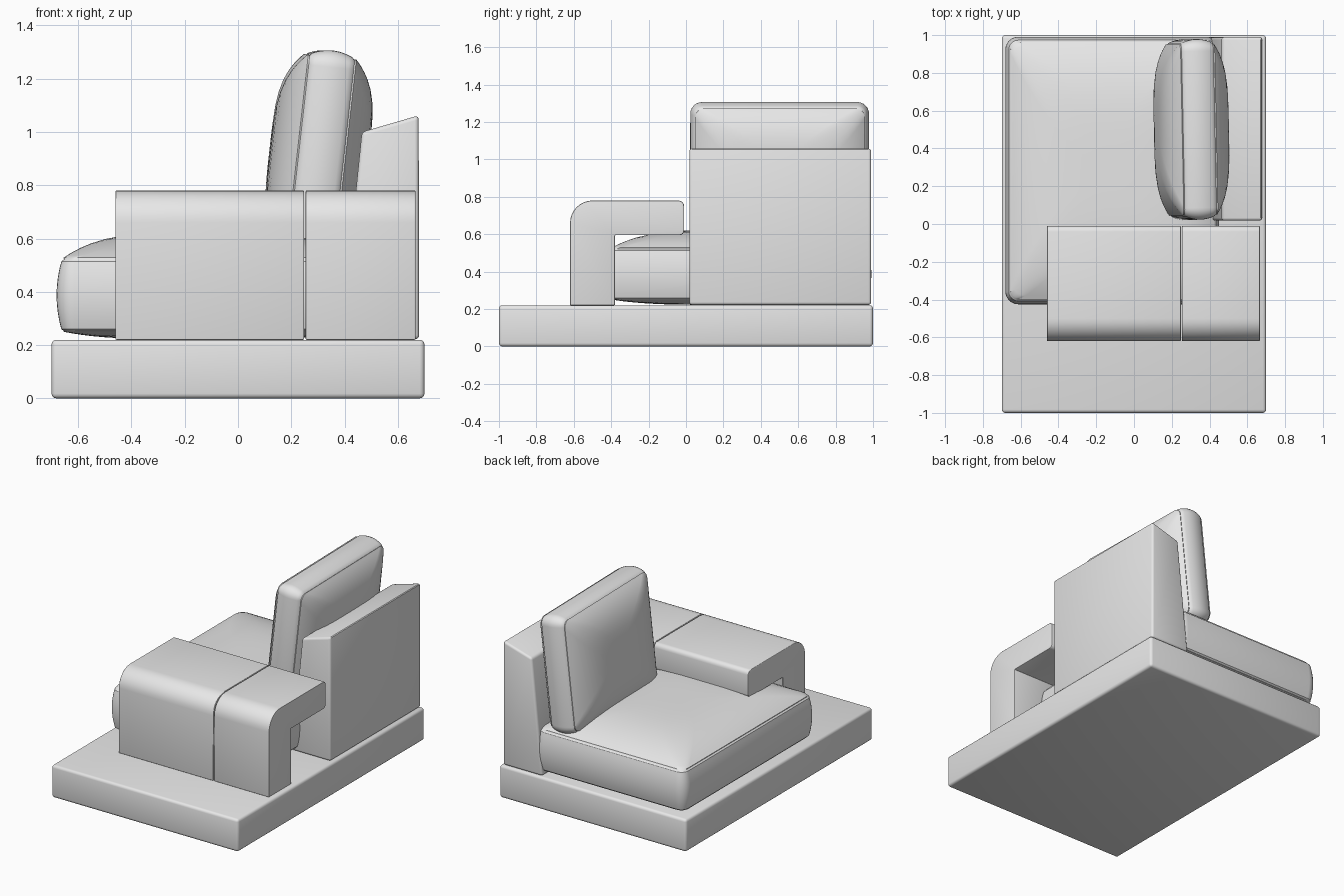
import bpy, bmesh
from math import sin, cos, pi
from mathutils import Matrix, Vector

cube = bpy.data.objects.get("Cube")
if cube:
    bpy.data.objects.remove(cube, do_unlink=True)

fabric = bpy.data.materials.new("light_grey_fabric")
fabric.use_nodes = True
fabric.diffuse_color = (0.8, 0.8, 0.8, 1)
fabric.node_tree.nodes["Principled BSDF"].inputs["Base Color"].default_value = (0.8, 0.8, 0.8, 1)


def finish(name, bm, bevel=0):
    """Turn a bmesh into a shaded object, with softened edges if wanted."""
    bmesh.ops.recalc_face_normals(bm, faces=bm.faces)
    mesh = bpy.data.meshes.new(name)
    bm.to_mesh(mesh)
    bm.free()
    mesh.materials.append(fabric)
    obj = bpy.data.objects.new(name, mesh)
    bpy.context.collection.objects.link(obj)
    bpy.ops.object.select_all(action="DESELECT")
    obj.select_set(True)
    bpy.context.view_layer.objects.active = obj
    if bevel:
        mod = obj.modifiers.new("soft_edges", "BEVEL")
        mod.width = bevel
        mod.segments = 3
        mod.limit_method = "ANGLE"
        bpy.ops.object.modifier_apply(modifier=mod.name)
    bpy.ops.object.shade_smooth_by_angle()
    return obj


def extrude(name, points, direction, bevel):
    """Extrude a closed outline along a direction."""
    bm = bmesh.new()
    face = bm.faces.new([bm.verts.new(p) for p in points])
    result = bmesh.ops.extrude_face_region(bm, geom=[face])
    verts = [g for g in result["geom"] if isinstance(g, bmesh.types.BMVert)]
    bmesh.ops.translate(bm, verts=verts, vec=Vector(direction))
    return finish(name, bm, bevel)


def arc(cy, cz, radius, start, end, steps=8):
    """Points on an arc, angles in quarter turns."""
    angles = [(start + (end - start) * i / steps) * pi / 2 for i in range(steps + 1)]
    return [(cy + radius * cos(t), cz + radius * sin(t)) for t in angles]


def rounded_rect(ha, hb, r):
    centres = [(ha - r, hb - r), (r - ha, hb - r), (r - ha, r - hb), (ha - r, r - hb)]
    return [p for q, (a, b) in enumerate(centres) for p in arc(a, b, r, q, q + 1, 6)]


def cushion(name, ha, hb, strip, crowns, bulge, radius, matrix):
    """Box cushion: bulging border strip, sewn grooves and two crowned panels."""
    scales = [0.04, 0.15, 0.3, 0.45, 0.58, 0.7, 0.8, 0.87, 0.92, 0.96, 0.985]
    small = min(ha, hb)

    def panel(s, side):
        crown = crowns[side > 0]
        r = s * radius + (1 - s) * (small * s - radius * s)
        return rounded_rect(ha * s, hb * s, r), side * (strip + crown * (1 - s ** 4))

    def border(offset, height):
        return rounded_rect(ha + offset, hb + offset, radius + offset), height

    rings = [panel(s, -1) for s in scales]
    rings.append(border(-0.01, -strip))
    for i in range(13):
        t = 2 * i / 12 - 1
        rings.append(border(bulge * (1 - t * t), t * (strip - 0.008)))
    rings.append(border(-0.01, strip))
    rings += [panel(s, 1) for s in reversed(scales)]

    bm = bmesh.new()
    loops = [[bm.verts.new((a, b, h)) for a, b in outline] for outline, h in rings]
    for low, high in zip(loops, loops[1:]):
        for i in range(len(low)):
            bm.faces.new((low[i - 1], low[i], high[i], high[i - 1]))
    bm.faces.new(loops[0])
    bm.faces.new(loops[-1])
    bmesh.ops.transform(bm, matrix=matrix, verts=bm.verts)
    return finish(name, bm)


# Platform
extrude("platform", [(x, y, 0) for x, y in ((-0.7, -1), (0.7, -1), (0.7, 1), (-0.7, 1))],
        (0, 0, 0.22), 0.018)

# Armrest in two sections: upright panel curving over into a shelf
arm_outline = [(-0.62, 0.22)] + arc(-0.5, 0.66, 0.12, 2, 1) + arc(-0.04, 0.75, 0.03, 1, 0, 4)
arm_outline += arc(-0.035, 0.62, 0.025, 0, -1, 4) + [(-0.38, 0.595), (-0.38, 0.22)]
for name, x0, x1 in (("armrest_long_section", -0.46, 0.248), ("armrest_short_section", 0.254, 0.666)):
    extrude(name, [(x0, y, z) for y, z in arm_outline], (x1 - x0, 0, 0), 0.004)

# Backrest with sloping top and leaning inner face
back_outline = [(0.68, 0.222), (0.678, 1.062), (0.465, 1.0), (0.385, 0.222)]
extrude("backrest", [(x, 0.018, z) for x, z in back_outline], (0, 0.972, 0), 0.015)

# Seat cushion
cushion("seat_cushion", 0.548, 0.69, 0.135, (0.03, 0.1), 0.018, 0.05,
        Matrix.Translation((-0.115, 0.283, 0.387)))

# Back cushion: stood upright, leaning against the backrest
upright = Matrix(((0, 0, 1, 0), (1, 0, 0, 0), (0, 1, 0, 0), (0, 0, 0, 1)))
lean = Matrix.Rotation(0.02, 4, "Z") @ Matrix.Rotation(0.112, 4, "Y")
cushion("back_cushion", 0.46, 0.375, 0.085, (0.1, 0.1), 0.018, 0.045,
        Matrix.Translation((0.304, 0.5, 0.915)) @ lean @ upright)
